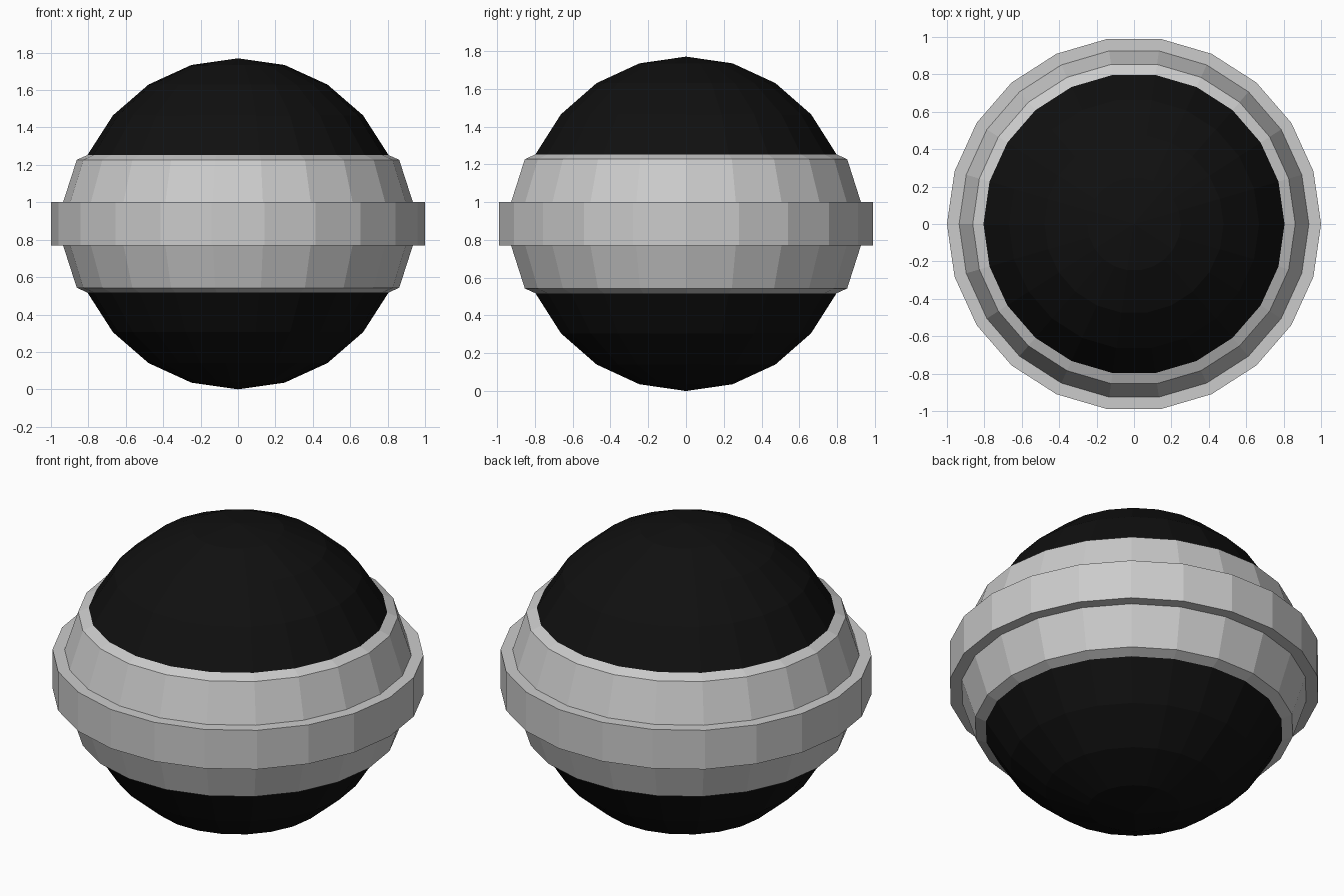
import bpy, bmesh
from math import sin, cos, pi

if "Cube" in bpy.data.objects:
    bpy.data.objects.remove(bpy.data.objects["Cube"])

SIDES = 22
R = 0.885   # core radius, also its centre height


def lathe(name, profile, closed):
    """Spin a (radius, height) profile round z; radius 0 makes a pole."""
    bm = bmesh.new()
    rings = []
    for r, z in profile:
        if r < 1e-5:
            rings.append([bm.verts.new((0, 0, z))] * SIDES)
        else:
            rings.append([bm.verts.new((r * cos(2 * pi * i / SIDES),
                                        r * sin(2 * pi * i / SIDES), z))
                          for i in range(SIDES)])
    pairs = list(zip(rings, rings[1:]))
    if closed:
        pairs.append((rings[-1], rings[0]))
    for a, b in pairs:
        for i in range(SIDES):
            j = (i + 1) % SIDES
            corners = dict.fromkeys((a[i], a[j], b[j], b[i]))
            bm.faces.new(list(corners))
    bmesh.ops.recalc_face_normals(bm, faces=bm.faces)
    mesh = bpy.data.meshes.new(name)
    bm.to_mesh(mesh)
    bm.free()
    obj = bpy.data.objects.new(name, mesh)
    bpy.context.collection.objects.link(obj)
    return obj


def mirrored(half):
    """Complete a profile by mirroring height offsets about the equator."""
    full = half + [(r, -h) for r, h in reversed(half)]
    return [(r, R + h) for r, h in full]


# Black faceted core sphere
arc = [(R * sin(pi * k / 11), R * cos(pi * k / 11)) for k in range(6)]
core = lathe("core_sphere", mirrored(arc), False)
black = bpy.data.materials.new("black")
black.diffuse_color = (0.005, 0.005, 0.005, 1)
black.use_nodes = True
black.node_tree.nodes["Principled BSDF"].inputs["Base Color"].default_value = black.diffuse_color
core.data.materials.append(black)

# Grey shell around the middle, following the core's facets
lathe("shell_band", mirrored([arc[5], arc[4], (0.862, 0.342), (0.935, 0.116)]), True)

# Raised ring on the equator
lathe("equator_ring", mirrored([(0.93, 0.116), (1.0, 0.116)]), True)
